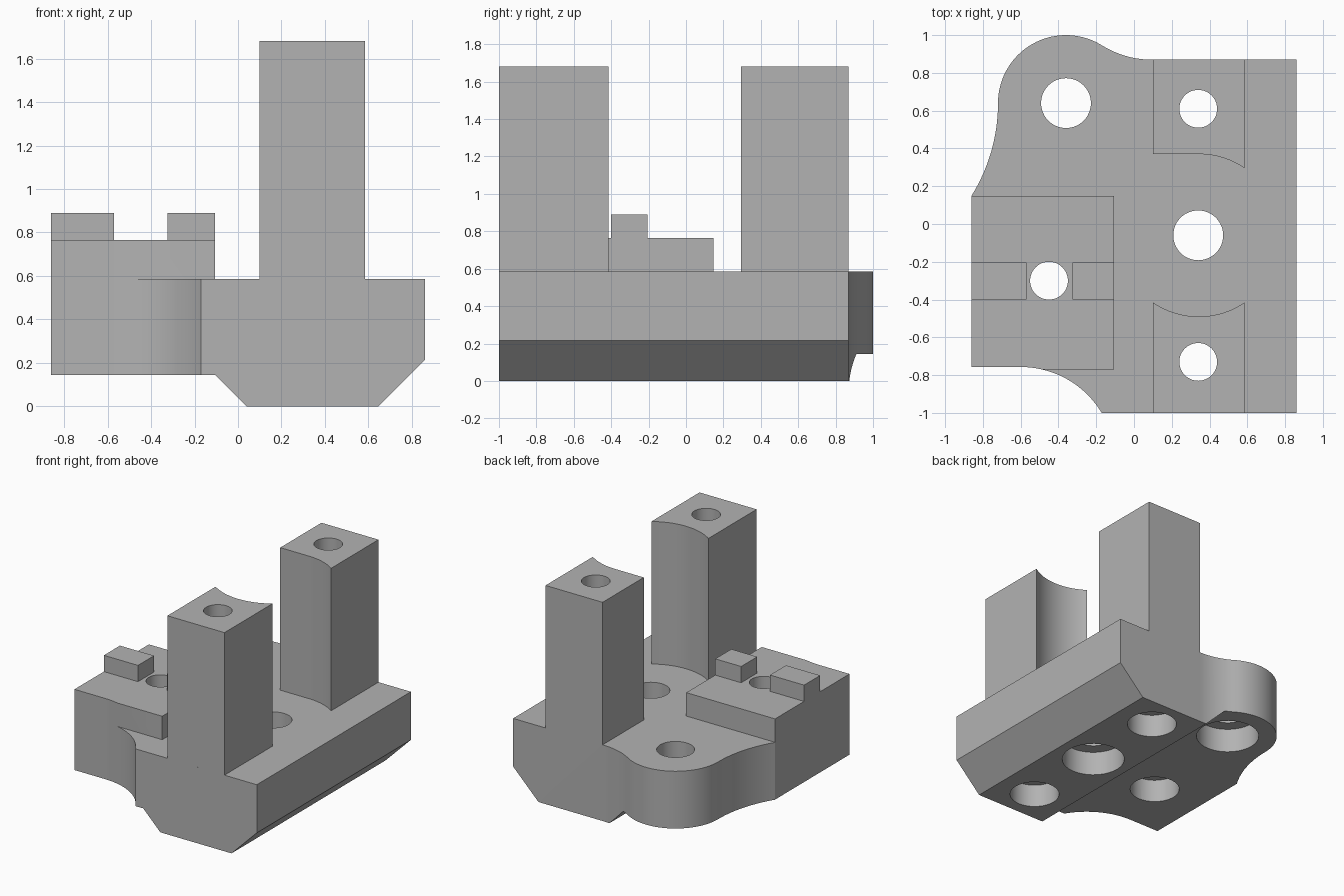
import bpy
import bmesh
from math import cos, sin, radians
from mathutils import Vector

cube = bpy.data.objects.get("Cube")
if cube:
    bpy.data.objects.remove(cube, do_unlink=True)

grey = bpy.data.materials.new("machined grey")
grey.use_nodes = True
tone = (0.45, 0.45, 0.45, 1)
grey.diffuse_color = tone
grey.node_tree.nodes["Principled BSDF"].inputs["Base Color"].default_value = tone


def arc(cx, cy, r, start, end, n=20):
    """Points along a circular arc, angles in degrees."""
    angles = [radians(start + (end - start) * i / n) for i in range(n + 1)]
    return [(cx + r * cos(a), cy + r * sin(a)) for a in angles]


def make_object(name, points, push):
    """Solid made by pushing a planar polygon along a vector."""
    bm = bmesh.new()
    face = bm.faces.new([bm.verts.new(p) for p in points])
    out = bmesh.ops.extrude_face_region(bm, geom=[face])
    moved = [g for g in out["geom"] if isinstance(g, bmesh.types.BMVert)]
    bmesh.ops.translate(bm, vec=Vector(push), verts=moved)
    bmesh.ops.recalc_face_normals(bm, faces=bm.faces)
    mesh = bpy.data.meshes.new(name)
    bm.to_mesh(mesh)
    bm.free()
    mesh.materials.append(grey)
    obj = bpy.data.objects.new(name, mesh)
    bpy.context.collection.objects.link(obj)
    return obj


def prism(name, outline, z0, z1):
    return make_object(name, [(x, y, z0) for x, y in outline], (0, 0, z1 - z0))


def box(name, x0, x1, y0, y1, z0, z1):
    return prism(name, [(x0, y0), (x1, y0), (x1, y1), (x0, y1)], z0, z1)


def combine(target, tool, operation):
    """Apply a boolean and discard the tool."""
    tool.hide_render = True
    mod = target.modifiers.new(operation.title(), "BOOLEAN")
    mod.operation = operation
    mod.solver = "EXACT"
    mod.object = tool
    graph = bpy.context.evaluated_depsgraph_get()
    mesh = bpy.data.meshes.new_from_object(target.evaluated_get(graph))
    target.modifiers.clear()
    target.data = mesh
    bpy.data.objects.remove(tool, do_unlink=True)


BASE_TOP, BLOCK_TOP, TAB_TOP, POST_TOP = 0.585, 0.765, 0.89, 1.68
PX0, PX1 = 0.1, 0.585          # post sides
CX, CY = 0.343, -0.06          # centre of the main bore

# Base plate outline: straight right side, rounded rear lobe, scooped front
outline = [(0.86, -1), (0.86, 0.87)]
outline += arc(0.095, 1.37, 0.5, -90, -121.5)
outline += arc(-0.36, 0.64, 0.36, 58, 180, 36)
outline += arc(-1.647, 0.64, 0.927, 0, -31.9)[1:]
outline += [(-0.86, -0.757)]
outline += arc(-0.6, -1.257, 0.5, 90, 30.93)

# Underside profile: raised left part, sloped keel and right chamfer
profile = [(-1.2, 0.145), (-0.105, 0.145), (0.04, 0), (0.645, 0),
           (0.86, 0.215), (1.2, 0.555), (1.2, 1), (-1.2, 1)]
bracket = prism("bracket", outline, -0.1, BASE_TOP)
keel = make_object("keel_profile", [(x, -1.5, z) for x, z in profile], (0, 3, 0))
combine(bracket, keel, "INTERSECT")

# Raised block trimmed to the base outline
block = box("raised_block", -1, -0.105, -0.77, 0.147, BASE_TOP, BLOCK_TOP)
combine(block, prism("block_trim", outline, 0, 1), "INTERSECT")
combine(bracket, block, "UNION")

# Locating tabs on the block
for name, x0, x1 in (("right_tab", -0.86, -0.57), ("left_tab", -0.325, -0.105)):
    combine(bracket, box(name, x0, x1, -0.4, -0.205, BLOCK_TOP, TAB_TOP), "UNION")

# Posts hollowed by the clearance circle around the main bore
front_curve = arc(CX, CY, 0.43, -55.7, -124.4)
front_post = prism("front_post", [(PX0, -1), (PX1, -1)] + front_curve,
                   BASE_TOP, POST_TOP)
rear_curve = arc(CX, CY, 0.43, 90, 55.7)
rear_post = prism("rear_post", [(PX0, 0.37)] + rear_curve + [(PX1, 0.87), (PX0, 0.87)],
                  BASE_TOP, POST_TOP)
for post in (front_post, rear_post):
    combine(bracket, post, "UNION")

# Through holes with wider counterbores underneath: x, y, radius, bore, bore top
holes = [
    (-0.36, 0.64, 0.132, 0.228, 0.335),
    (0.34, -0.06, 0.132, 0.228, 0.19),
    (0.34, 0.61, 0.1, 0.18, 0.18),
    (0.34, -0.73, 0.1, 0.18, 0.18),
    (-0.45, -0.3, 0.1, 0.18, 0.325),
]
for x, y, r, bore, top in holes:
    for radius, height in ((r, 2), (bore, top)):
        circle = arc(x, y, radius, 0, 360, 48)[:-1]
        combine(bracket, prism("hole_cutter", circle, -0.2, height), "DIFFERENCE")

# Smooth curved walls, crisp edges
bpy.ops.object.select_all(action="DESELECT")
bracket.select_set(True)
bpy.context.view_layer.objects.active = bracket
bpy.ops.object.shade_smooth_by_angle(angle=radians(25))
